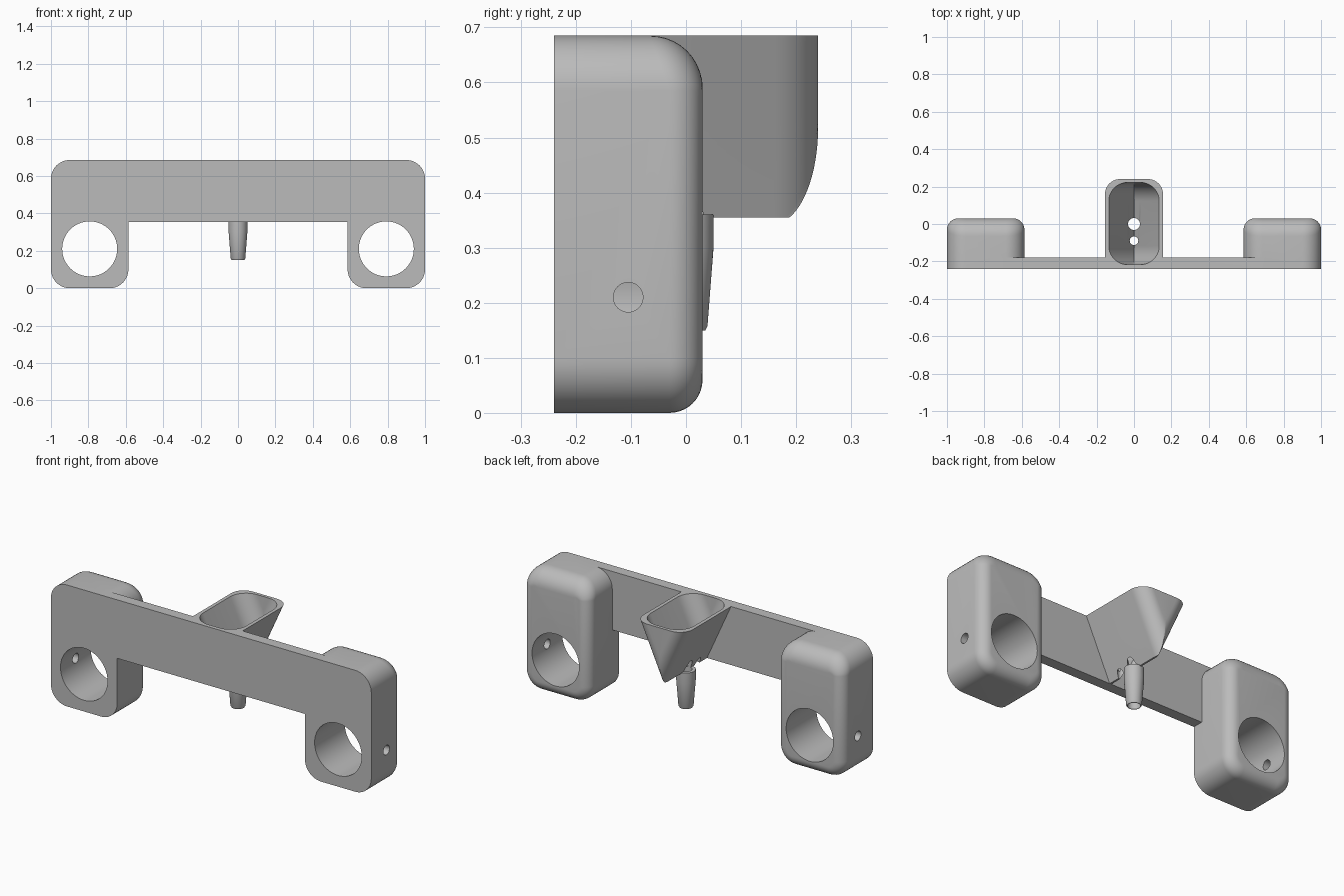
import bpy, bmesh, math
from mathutils import Vector

cube = bpy.data.objects.get("Cube")
if cube:
    bpy.data.objects.remove(cube)

grey = bpy.data.materials.new("plain grey")
grey.use_nodes = True
colour = (0.5, 0.5, 0.5, 1)
grey.diffuse_color = colour
grey.node_tree.nodes["Principled BSDF"].inputs["Base Color"].default_value = colour

FRONT, BACK, TOP, BEAM_Z = -0.24, 0.03, 0.685, 0.355


def loft(name, rings):
    """Skin a list of equal-length closed rings and cap both ends."""
    bm = bmesh.new()
    loops = [[bm.verts.new(p) for p in ring] for ring in rings]
    n = len(loops[0])
    for a, b in zip(loops, loops[1:]):
        for i in range(n):
            j = (i + 1) % n
            bm.faces.new((a[i], a[j], b[j], b[i]))
    bm.faces.new(loops[0])
    bm.faces.new(loops[-1])
    bmesh.ops.recalc_face_normals(bm, faces=bm.faces)
    mesh = bpy.data.meshes.new(name)
    bm.to_mesh(mesh)
    bm.free()
    mesh.materials.append(grey)
    obj = bpy.data.objects.new(name, mesh)
    bpy.context.collection.objects.link(obj)
    return obj


def tube(name, start, axis, stations, n=48):
    """Round solid along an axis; stations are (distance, radius)."""
    start, axis = Vector(start), Vector(axis)
    u = axis.orthogonal().normalized()
    v = axis.cross(u)
    turn = [2 * math.pi * i / n for i in range(n)]
    return loft(name, [[start + axis * d + (u * math.cos(t) + v * math.sin(t)) * r
                        for t in turn] for d, r in stations])


def clamp_block(name, side):
    """Rounded block with a filleted back edge, softer at the top."""
    half_x, half_z, corner, seg = 0.207, TOP / 2, 0.1, 10
    outline = []
    for q, (sx, sz) in enumerate(((1, 1), (-1, 1), (-1, -1), (1, -1))):
        for k in range(seg + 1):
            a = math.pi / 2 * (q + k / seg)
            fillet = 0.06 + 0.035 * max(0, math.sin(a))
            outline.append((sx * (half_x - corner), sz * (half_z - corner),
                            math.cos(a), math.sin(a), fillet))
    rings = [[(side * 0.793 + x + corner * c, FRONT, half_z + z + corner * s)
              for x, z, c, s, f in outline]]
    for k in range(seg + 1):
        t = math.pi / 2 * k / seg
        ring = []
        for x, z, c, s, f in outline:
            r = corner - f * (1 - math.cos(t))
            ring.append((side * 0.793 + x + r * c, BACK - f * (1 - math.sin(t)),
                         half_z + z + r * s))
        rings.append(ring)
    return loft(name, rings)


def trough(name, z0, z1, w0, w1, y0, y1, r, round_front):
    """V-shaped tank whose vertical corners are rounded by r."""
    steps, seg = 24, 10
    rings = []
    for i in range(steps + 1):
        f = (i / steps) ** 1.5
        z, w = z0 + (z1 - z0) * f, w0 + (w1 - w0) * f
        end = math.pi / 2 if w >= r else math.acos((r - w) / r)
        arc = [(w - r + r * math.cos(end * k / seg), r * math.sin(end * k / seg))
               for k in range(seg + 1)]
        # Keep a hair of width so the two arcs never share a point
        arc = [(max(x, 0.0005), y) for x, y in arc]
        ring = [(x, y1 - r + y, z) for x, y in arc]
        ring += [(-x, y1 - r + y, z) for x, y in reversed(arc)]
        if round_front:
            ring += [(-x, y0 + r - y, z) for x, y in arc]
            ring += [(x, y0 + r - y, z) for x, y in reversed(arc)]
        else:
            ring += [(-w, y0, z), (w, y0, z)]
        rings.append(ring)
    return loft(name, rings)


# Beam across the front
body = loft("bracket_body", [[(x, y, z) for x, z in
            ((-0.7, BEAM_Z), (0.7, BEAM_Z), (0.7, TOP), (-0.7, TOP))]
            for y in (FRONT, -0.18)])

# Solid parts joined to the beam
solids = [
    clamp_block("left_block", 1),
    clamp_block("right_block", -1),
    trough("hopper", BEAM_Z, TOP, 0.005, 0.155, -0.2, 0.24, 0.08, False),
    tube("spout", (0, 0, 0.15), (0, 0, 1),
         [(0, 0.035), (0.008, 0.039), (0.15, 0.05), (0.21, 0.05)]),
]

# Openings: hopper cavity, drain holes, bores and side screw holes
cutters = [
    trough("hopper_cavity", 0.395, 0.72, 0.002, 0.151, -0.217, 0.222, 0.1, True),
    tube("spout_bore", (0, 0, 0.1), (0, 0, 1), [(0, 0.032), (0.4, 0.032)], 32),
    tube("vent_hole", (0, -0.09, 0.3), (0, 0, 1), [(0, 0.023), (0.2, 0.023)], 24),
]
for side, label in ((1, "left"), (-1, "right")):
    cutters.append(tube(label + "_bore", (side * 0.793, -0.4, 0.21), (0, 1, 0),
                        [(0, 0.147), (0.6, 0.147)], 64))
    cutters.append(tube(label + "_screw_hole", (side * 0.85, -0.105, 0.21), (side, 0, 0),
                        [(0, 0.027), (0.25, 0.027)], 24))

for helpers, operation in ((solids, 'UNION'), (cutters, 'DIFFERENCE')):
    for helper in helpers:
        helper.hide_render = True
        mod = body.modifiers.new(helper.name, 'BOOLEAN')
        mod.operation, mod.solver, mod.object = operation, 'EXACT', helper

# Bake the joins, then drop the helpers
bpy.context.view_layer.update()
depsgraph = bpy.context.evaluated_depsgraph_get()
result = bpy.data.meshes.new_from_object(body.evaluated_get(depsgraph))
body.modifiers.clear()
body.data = result
for helper in solids + cutters:
    bpy.data.objects.remove(helper)

bpy.ops.object.select_all(action='DESELECT')
body.select_set(True)
bpy.context.view_layer.objects.active = body
bpy.ops.object.shade_smooth_by_angle(angle=math.radians(30))
